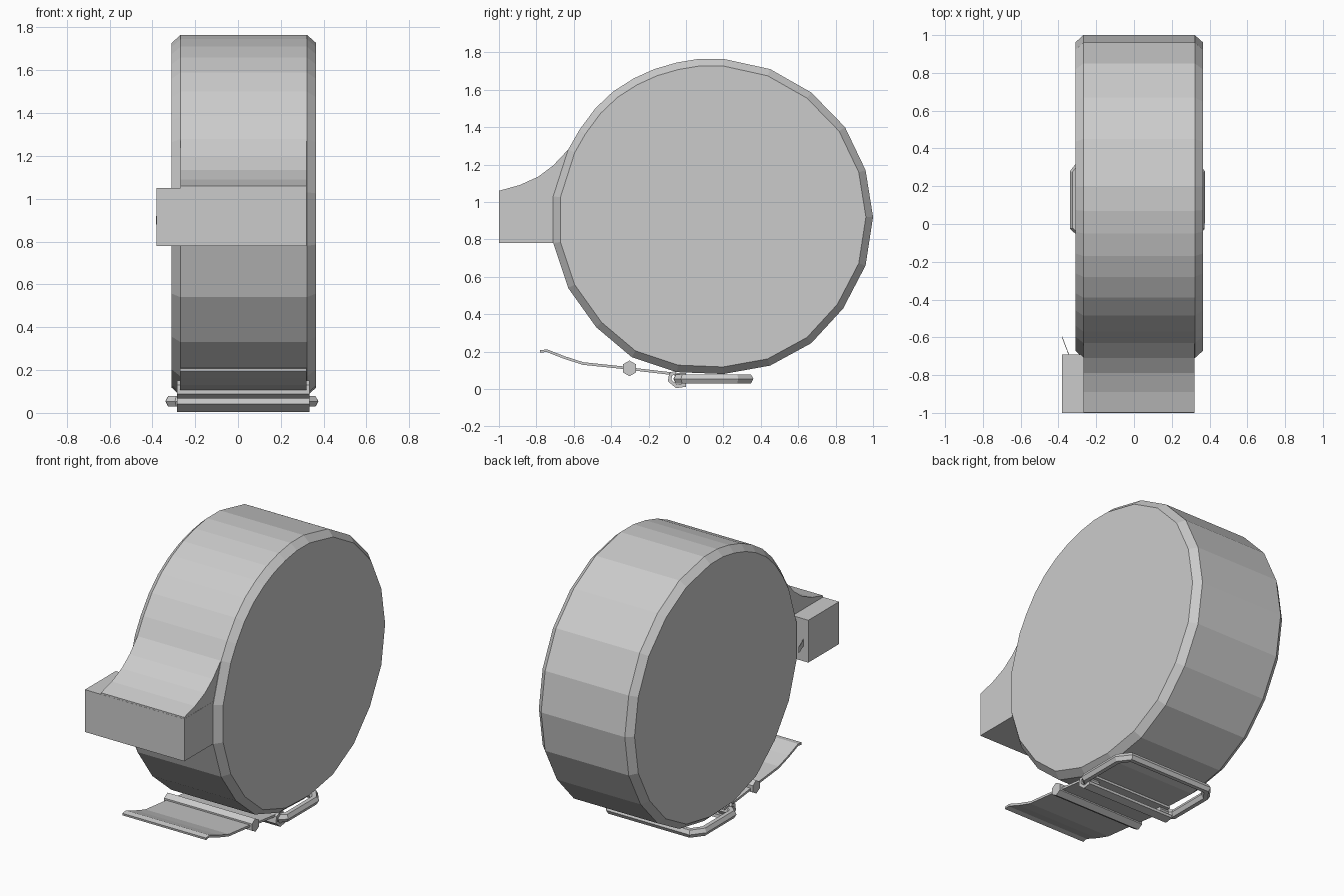
import bpy, bmesh
from math import hypot

if "Cube" in bpy.data.objects:
    bpy.data.objects.remove(bpy.data.objects["Cube"])


def loft(name, sections):
    """Closed solid through (x, [(y, z), ...]) cross-sections."""
    bm = bmesh.new()
    rings = [[bm.verts.new((x, y, z)) for y, z in pts] for x, pts in sections]
    n = len(rings[0])
    for a, b in zip(rings, rings[1:]):
        for i in range(n):
            j = (i + 1) % n
            bm.faces.new((a[i], a[j], b[j], b[i]))
    bm.faces.new(rings[0])
    bm.faces.new(rings[-1])
    bmesh.ops.recalc_face_normals(bm, faces=bm.faces)
    me = bpy.data.meshes.new(name)
    bm.to_mesh(me)
    bm.free()
    ob = bpy.data.objects.new(name, me)
    bpy.context.collection.objects.link(ob)
    return ob


def extrude(name, pts, x0, x1):
    return loft(name, [(x0, pts), (x1, pts)])


def strip(name, path, thick, x0, x1):
    """Bent sheet: a y-z path given thickness and extruded along x."""
    left, right = [], []
    for i, (y, z) in enumerate(path):
        ya, za = path[max(i - 1, 0)]
        yb, zb = path[min(i + 1, len(path) - 1)]
        d = hypot(yb - ya, zb - za)
        ny, nz = -(zb - za) / d * thick / 2, (yb - ya) / d * thick / 2
        left.append((y + ny, z + nz))
        right.append((y - ny, z - nz))
    return extrude(name, left + right[::-1], x0, x1)


# Drum with chamfered rims
rim = [(0.2, 1.765), (0.45, 1.71), (0.67, 1.585), (0.85, 1.4), (0.96, 1.17),
       (1.0, 0.92), (0.96, 0.66), (0.84, 0.43), (0.67, 0.245), (0.45, 0.125),
       (0.2, 0.08), (-0.05, 0.09), (-0.29, 0.17), (-0.48, 0.33), (-0.63, 0.54),
       (-0.71, 0.78), (-0.71, 1.03), (-0.63, 1.28), (-0.57, 1.385),
       (-0.485, 1.5), (-0.39, 1.59), (-0.28, 1.66), (-0.17, 1.71),
       (-0.05, 1.745), (0.07, 1.765)]
face = [(0.15 + (y - 0.15) * 0.955, 0.92 + (z - 0.92) * 0.955) for y, z in rim]
loft("drum", [(-0.31, face), (-0.268, rim), (0.322, rim), (0.365, face)])

# Feed mouth block and its curved shoulder
extrude("mouth_block", [(-1, 0.78), (-1, 1.05), (-0.69, 1.05), (-0.69, 0.78)], -0.38, 0.321)
shoulder = [(-0.999, 0.95), (-0.999, 1.06), (-0.89, 1.09), (-0.79, 1.135),
            (-0.71, 1.195), (-0.63, 1.28), (-0.55, 1.2), (-0.6, 0.95)]
extrude("mouth_shoulder", shoulder, -0.268, 0.32)

# Small side tab behind the block
loft("side_tab", [(x, [(-0.7 + dy, 0.88), (-0.69 + dy, 0.88),
                       (-0.69 + dy, 0.92), (-0.7 + dy, 0.92)])
                  for x, dy in ((-0.382, 0.1), (-0.34, -0.01))])

# Lever plate, hinge pin, hinge plate and curled hook
strip("lever_plate", [(-0.78, 0.2), (-0.745, 0.205), (-0.65, 0.168),
                      (-0.55, 0.136), (-0.3, 0.11)], 0.014, -0.27, 0.32)
pin = [(-0.302, 0.152), (-0.266, 0.131), (-0.266, 0.089),
       (-0.302, 0.068), (-0.338, 0.089), (-0.338, 0.131)]
extrude("hinge_pin", pin, -0.285, 0.335)
strip("hinge_plate", [(-0.3, 0.108), (-0.06, 0.08), (0.0, 0.078)], 0.014, -0.27, 0.32)
strip("hook_curl", [(-0.055, 0.088), (-0.082, 0.078), (-0.088, 0.045),
                    (-0.05, 0.014), (0.0, 0.022)], 0.02, -0.285, 0.335)

# Bent wire loop under the drum
half = [(0.25, -0.04), (0.32, -0.04), (0.349, -0.015), (0.349, 0.27),
        (0.3, 0.335)]
path = [(0.018 + s * (x - 0.018), y) for s, pts in ((1, half), (-1, half[::-1]))
        for x, y in pts]
cu = bpy.data.curves.new("wire_loop", 'CURVE')
cu.dimensions = '3D'
cu.bevel_depth = 0.028
cu.bevel_resolution = 1
cu.use_fill_caps = True
sp = cu.splines.new('POLY')
sp.points.add(len(path) - 1)
for p, (x, y) in zip(sp.points, path):
    p.co = (x, y, 0.054, 1)
sp.use_smooth = False
bpy.context.collection.objects.link(bpy.data.objects.new("wire_loop", cu))
